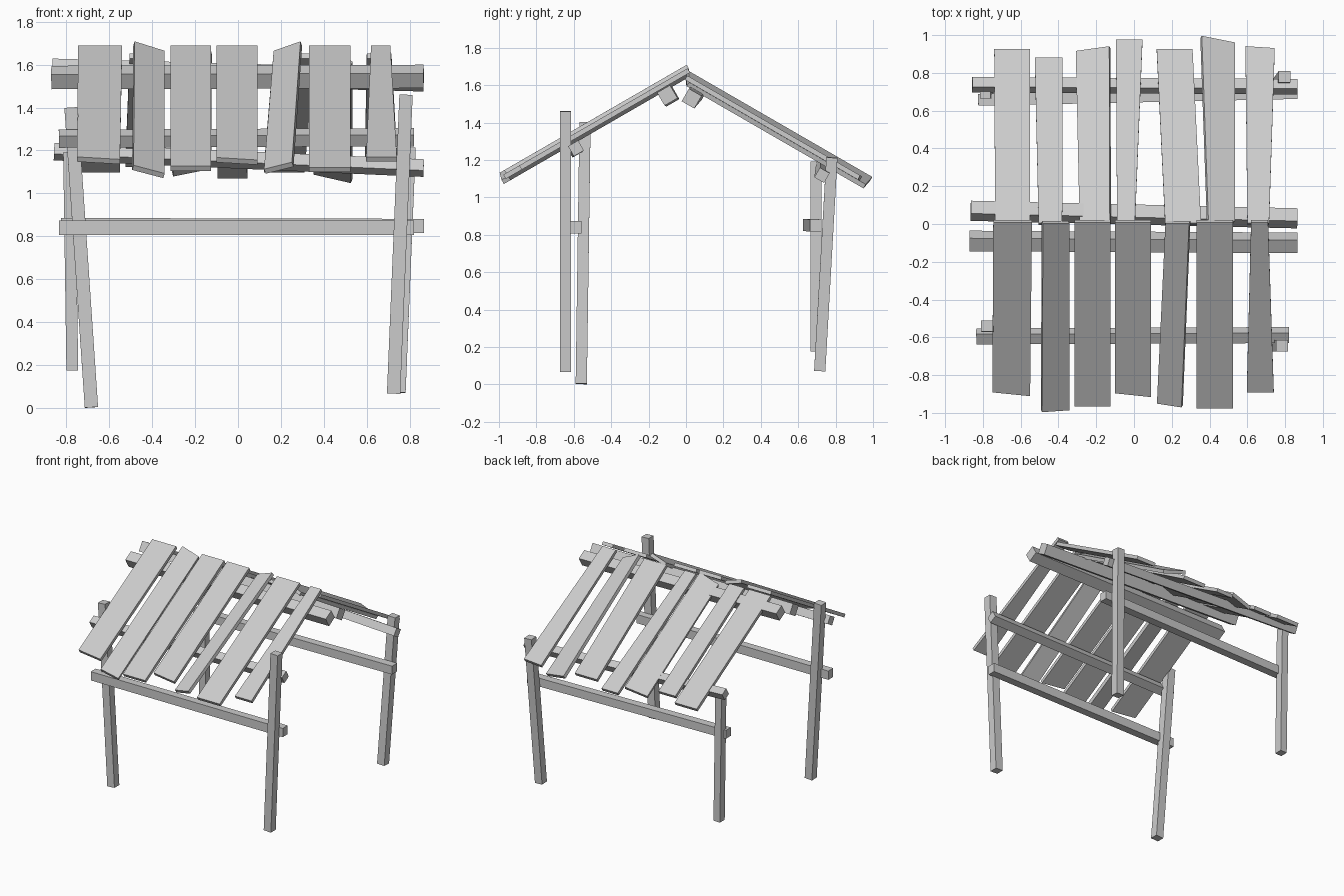
import bpy, bmesh
from mathutils import Vector, Quaternion
from math import radians, tan

cube = bpy.data.objects.get("Cube")
if cube:
    bpy.data.objects.remove(cube, do_unlink=True)

# Single material for all timber
wood = bpy.data.materials.new("weathered_grey")
wood.use_nodes = True
GREY = (0.6, 0.6, 0.6, 1)
wood.diffuse_color = GREY
wood.node_tree.nodes["Principled BSDF"].inputs["Base Color"].default_value = GREY


def finish(bm, name):
    bmesh.ops.recalc_face_normals(bm, faces=bm.faces)
    mesh = bpy.data.meshes.new(name)
    bm.to_mesh(mesh)
    bm.free()
    mesh.materials.append(wood)
    obj = bpy.data.objects.new(name, mesh)
    bpy.context.collection.objects.link(obj)
    return obj


def timber(name, start, end, size, axis, roll=0):
    """Square-cut timber between two end centres, rolled about its length."""
    start, end, axis = Vector(start), Vector(end), Vector(axis)
    span = end - start
    bm = bmesh.new()
    bmesh.ops.create_cube(bm, size=1)
    for v in bm.verts:
        v.co = Vector([c * (span.length if a else s) for c, a, s in zip(v.co, axis, size)])
    obj = finish(bm, name)
    obj.rotation_mode = "QUATERNION"
    obj.rotation_quaternion = axis.rotation_difference(span) @ Quaternion(axis, radians(roll))
    obj.location = (start + end) / 2
    return obj


SLOPE = tan(radians(30))
THICK = 0.026


def plank(name, side, ridge_z, ridge_x, eave_x, ridge_y, eave_y, tilt=0):
    """Roof board; tilt lifts its -x edge and drops its +x edge."""
    ends = [(ridge_x[0], ridge_y, tilt), (ridge_x[1], ridge_y, -tilt),
            (eave_x[1], eave_y[1], -tilt), (eave_x[0], eave_y[0], tilt)]
    quad = [Vector((x, side * y, ridge_z - SLOPE * y + t)) for x, y, t in ends]
    normal = (quad[2] - quad[0]).cross(quad[3] - quad[1]).normalized() * THICK / 2
    bm = bmesh.new()
    low = [bm.verts.new(p - normal) for p in quad]
    high = [bm.verts.new(p + normal) for p in quad]
    bm.faces.new(low)
    bm.faces.new(high)
    for i in range(4):
        j = (i + 1) % 4
        bm.faces.new((low[i], low[j], high[j], high[i]))
    finish(bm, name)


# Leaning corner posts
Z, X = (0, 0, 1), (1, 0, 0)
POST = (0.062, 0.06, 0)
timber("front_right_post", (-0.683, -0.56, 0.003), (-0.778, -0.54, 1.40), POST, Z)
timber("front_left_post", (0.725, -0.645, 0.067), (0.783, -0.645, 1.46), POST, Z)
timber("back_right_post", (-0.772, 0.695, 0.175), (-0.787, 0.695, 1.19), (0.055, 0.06, 0), Z)
timber("back_left_post", (0.75, 0.715, 0.072), (0.797, 0.78, 1.213), POST, Z)

# Horizontal rails between the posts
timber("front_rail", (-0.835, -0.59, 0.84), (0.82, -0.59, 0.84), (0, 0.06, 0.068), X)
timber("back_rail", (-0.825, 0.657, 0.853), (0.865, 0.693, 0.849), (0, 0.062, 0.065), X)

# Roof beams, turned to lie against each slope
timber("front_eave_beam", (-0.835, -0.595, 1.255), (0.82, -0.588, 1.262), (0, 0.062, 0.062), X, 30)
timber("back_eave_beam", (-0.857, 0.737, 1.195), (0.865, 0.727, 1.118), (0, 0.06, 0.06), X, -30)
timber("front_ridge_beam", (-0.87, -0.09, 1.54), (0.865, -0.1, 1.545), (0, 0.08, 0.08), X, 30)
timber("back_ridge_beam", (-0.865, 0.07, 1.575), (0.865, 0.03, 1.528), (0, 0.078, 0.078), X, -30)

# Boards: ridge x range, eave x range, ridge y, eave y at each edge, tilt
front_boards = [
    ((-0.745, -0.54), (-0.75, -0.55), -0.015, (0.885, 0.905), 0),
    ((-0.485, -0.345), (-0.49, -0.345), -0.01, (0.99, 0.98), 0.022),
    ((-0.315, -0.125), (-0.315, -0.125), -0.015, (0.96, 0.96), 0),
    ((-0.1, 0.09), (-0.1, 0.09), -0.015, (0.89, 0.91), 0),
    ((0.17, 0.295), (0.125, 0.255), -0.01, (0.945, 0.965), -0.022),
    ((0.33, 0.525), (0.33, 0.525), -0.015, (0.97, 0.97), 0),
    ((0.62, 0.71), (0.597, 0.74), -0.015, (0.885, 0.885), 0),
]
back_boards = [
    ((-0.735, -0.55), (-0.74, -0.55), 0, (0.92, 0.92), 0),
    ((-0.505, -0.38), (-0.525, -0.378), 0, (0.875, 0.875), 0),
    ((-0.285, -0.125), (-0.305, -0.128), 0.005, (0.91, 0.935), -0.025),
    ((-0.09, 0.005), (-0.095, 0.045), 0, (0.97, 0.97), 0),
    ((0.165, 0.355), (0.12, 0.31), 0, (0.92, 0.92), 0),
    ((0.39, 0.53), (0.355, 0.53), 0.01, (0.99, 0.955), 0.03),
    ((0.6, 0.715), (0.59, 0.745), 0, (0.935, 0.925), 0),
]
for label, side, ridge_z, boards in (("front", -1, 1.67, front_boards),
                                     ("back", 1, 1.64, back_boards)):
    for i, board in enumerate(boards, 1):
        plank(f"{label}_roof_board_{i}", side, ridge_z, *board)
